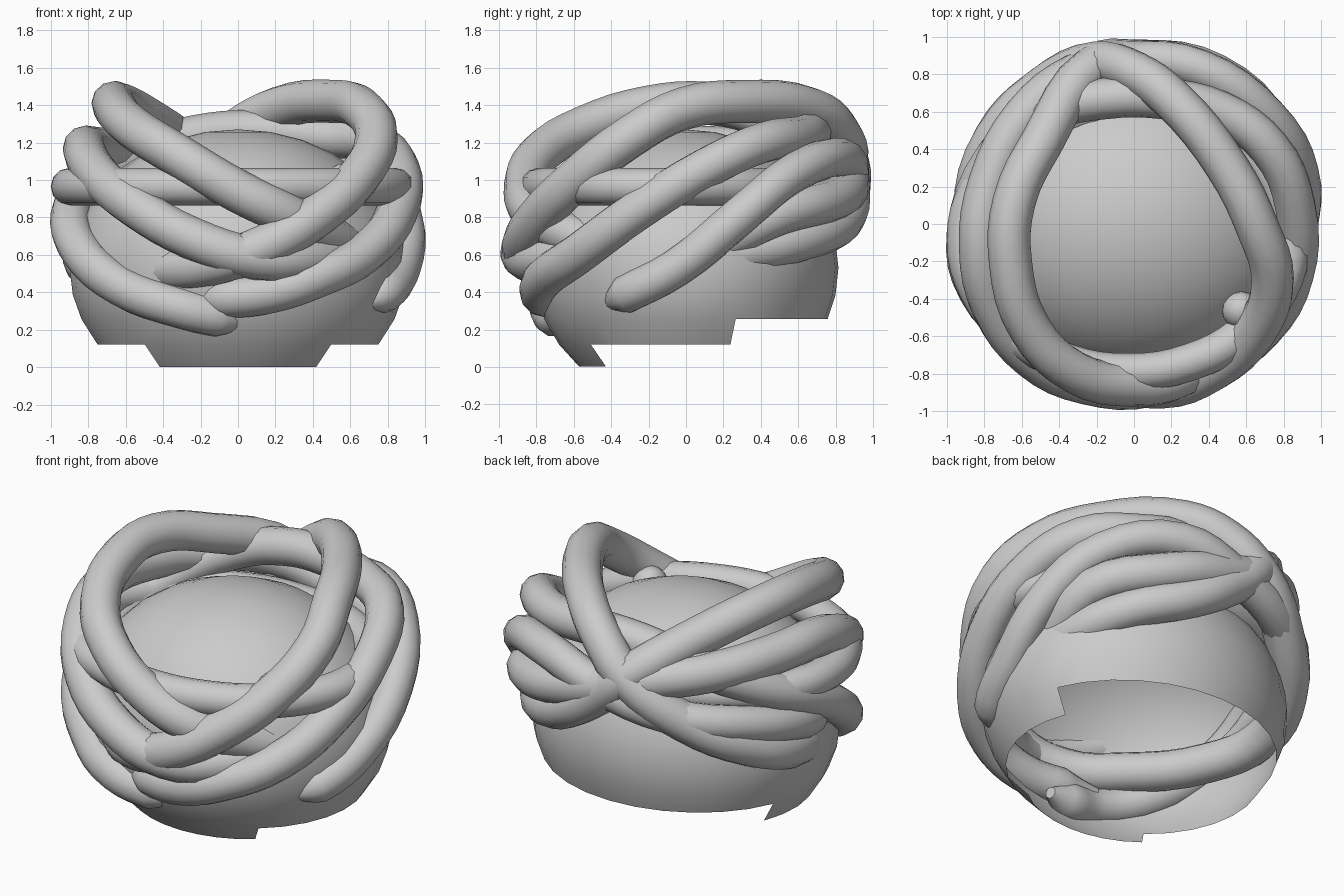
import bpy, bmesh
from math import sin, cos, radians, pi

if "Cube" in bpy.data.objects:
    bpy.data.objects.remove(bpy.data.objects["Cube"])

RX, RY, RZ, CZ = 0.90, 0.815, 0.74, 0.53


# Inner cap: open ellipsoid shell with a stepped rim, lowest at the front
def make_cap():
    bm = bmesh.new()
    lats = [-45.5 + 11.9 * i for i in range(3)] + [-11.25 + 11.25 * i for i in range(9)]
    half = [0, 10.5, 21, 31, 41.5, 53, 64.5, 76, 87.5, 99, 110.5, 122, 133.5, 145, 157, 168.5]
    lons = half + [180] + [360 - a for a in reversed(half[1:])]
    n = len(lons)

    def pt(la, lo):
        la, lo = radians(la), radians(lo)
        return (RX * cos(la) * sin(lo), -RY * cos(la) * cos(lo), CZ + RZ * sin(la))

    grid = [[bm.verts.new(pt(la, lo)) for lo in lons] for la in lats]
    top = bm.verts.new((0, 0, CZ + RZ))
    for r in range(len(lats)):
        for c in range(n):
            d = (c + 1) % n
            a0, a1 = lons[c], lons[d] or 360
            mid = (a0 + a1) / 2
            mid = min(mid, 360 - mid)
            if (r == 0 and mid > 41.5) or (r == 1 and mid > 110.5):
                continue
            if r == len(lats) - 1:
                bm.faces.new((grid[r][c], grid[r][d], top))
            else:
                bm.faces.new((grid[r][c], grid[r][d], grid[r + 1][d], grid[r + 1][c]))
    bmesh.ops.delete(bm, geom=[v for v in bm.verts if not v.link_faces], context='VERTS')
    for f in bm.faces:
        f.smooth = True
    me = bpy.data.meshes.new("inner_cap")
    bm.to_mesh(me)
    bm.free()
    bpy.context.collection.objects.link(bpy.data.objects.new("inner_cap", me))


# Wrapped cloth strand: smooth tube through a few points, open ones taper at both ends
def strand(name, pts, r, closed=True):
    cu = bpy.data.curves.new(name, 'CURVE')
    cu.dimensions = '3D'
    cu.bevel_depth = r
    cu.bevel_resolution = 4
    cu.resolution_u = 4
    cu.use_fill_caps = not closed
    sp = cu.splines.new('BEZIER')
    sp.bezier_points.add(len(pts) - 1)
    for bp, p in zip(sp.bezier_points, pts):
        bp.co = p
        bp.handle_left_type = bp.handle_right_type = 'AUTO'
    sp.use_cyclic_u = closed
    if not closed:
        sp.bezier_points[0].radius = sp.bezier_points[-1].radius = 0.3
    ob = bpy.data.objects.new(name, cu)
    bpy.context.collection.objects.link(ob)
    bpy.ops.object.select_all(action='DESELECT')
    ob.select_set(True)
    bpy.context.view_layer.objects.active = ob
    bpy.ops.object.convert(target='MESH')
    bpy.ops.object.shade_smooth_by_angle(angle=radians(50))


make_cap()

# Top strand, high on the right
strand("top_strand_right", [
    (.50, .30, 1.42), (.66, -.02, 1.38), (.74, -.30, 1.23), (.64, -.58, 1.01),
    (.42, -.78, .81), (.15, -.87, .65), (-.15, -.80, .55), (-.42, -.57, .52),
    (-.70, -.20, .52), (-.82, .15, .57), (-.74, .46, .68), (-.50, .72, .86),
    (-.20, .86, 1.10), (.0, .81, 1.27), (.20, .67, 1.38)], .115)

# Top strand, high on the left
strand("top_strand_left", [
    (-.64, .12, 1.41), (-.66, -.20, 1.39), (-.56, -.55, 1.28), (-.32, -.79, 1.13),
    (0, -.86, .94), (.25, -.81, .82), (.48, -.60, .70), (.70, -.15, .58),
    (.72, .27, .61), (.55, .64, .69), (.27, .83, .78), (.0, .87, .95),
    (-.22, .84, 1.14), (-.49, .44, 1.33)], .115)

# Side strand rising from the low right front, around the back to the low left front
strand("low_front_strand", [
    (-.28, -.66, .37), (-.08, -.73, .37), (.18, -.78, .40), (.42, -.75, .48),
    (.68, -.57, .61), (.85, -.27, .83), (.86, .10, 1.06), (.72, .41, 1.20),
    (.46, .60, 1.23), (.15, .67, 1.26), (-.15, .67, 1.25), (-.45, .60, 1.17),
    (-.74, .36, 1.01), (-.89, -.05, .82), (-.83, -.36, .61), (-.62, -.57, .43),
    (-.32, -.72, .32), (-.10, -.70, .27), (.06, -.66, .25)], .11, False)

# Middle strand across the left front
strand("left_front_strand", [
    (-.82, -.12, 1.16), (-.75, -.45, 1.03), (-.55, -.71, .86), (-.25, -.85, .69),
    (.10, -.86, .58), (.40, -.70, .58), (.65, -.30, .60), (.74, .15, .66),
    (.73, .50, .82), (.43, .80, .90), (.05, .87, 1.0), (-.30, .80, 1.10),
    (-.58, .58, 1.14), (-.77, .22, 1.17)], .115)

# Back strand sinking into the cap on the right side
strand("right_back_strand", [
    (.66, -.42, .34), (.77, -.32, .39), (.87, -.05, .53), (.88, .28, .80),
    (.71, .58, 1.04), (.35, .83, 1.12), (0, .87, 1.02), (-.42, .77, .90),
    (-.75, .46, .82), (-.86, .05, .72), (-.78, -.25, .62)], .105, False)

# Level band around the middle
strand("level_band", [
    (.87 * cos(a * pi / 8) - .03, .705 * sin(a * pi / 8) - .085, .965)
    for a in range(16)], .10)

# Rounded tuck at the band's end
bpy.ops.mesh.primitive_uv_sphere_add(segments=16, ring_count=10, radius=.1,
                                     location=(.57, -.46, .99))
bpy.context.object.name = "tucked_end"
bpy.ops.object.shade_smooth()
